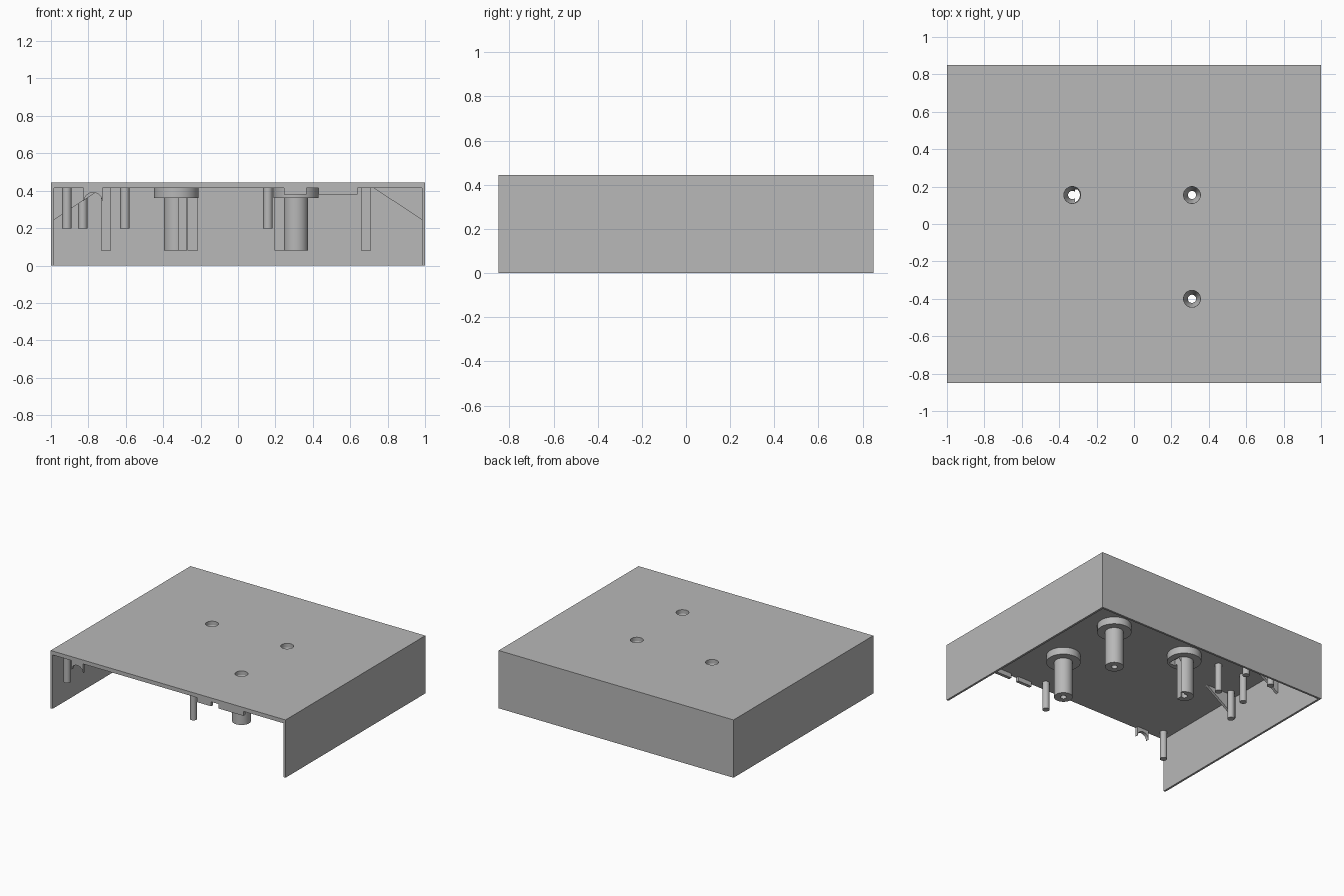
import bpy, bmesh, math
from mathutils import Vector

if "Cube" in bpy.data.objects:
    bpy.data.objects.remove(bpy.data.objects["Cube"])

grey = bpy.data.materials.new("plain_grey")
grey.use_nodes = True
COLOUR = (0.48, 0.48, 0.48, 1)
grey.diffuse_color = COLOUR
grey.node_tree.nodes["Principled BSDF"].inputs["Base Color"].default_value = COLOUR

HALF_X, HALF_Y, HEIGHT = 1.0, 0.85, 0.445
WALL, CEILING = 0.016, 0.415


def finish(name, bm, smooth=False):
    bmesh.ops.recalc_face_normals(bm, faces=bm.faces)
    mesh = bpy.data.meshes.new(name)
    bm.to_mesh(mesh)
    bm.free()
    mesh.materials.append(grey)
    obj = bpy.data.objects.new(name, mesh)
    bpy.context.collection.objects.link(obj)
    if smooth:
        bpy.ops.object.select_all(action="DESELECT")
        obj.select_set(True)
        bpy.context.view_layer.objects.active = obj
        bpy.ops.object.shade_smooth_by_angle(angle=math.radians(35))
    return obj


def box(name, low, high):
    bm = bmesh.new()
    bmesh.ops.create_cube(bm, size=1)
    for v in bm.verts:
        v.co = Vector([(h if c > 0 else l) for c, l, h in zip(v.co, low, high)])
    return finish(name, bm)


def prism(name, outline, y, depth):
    """Extrude an x-z outline backwards along y."""
    bm = bmesh.new()
    face = bm.faces.new([bm.verts.new((x, y, z)) for x, z in outline])
    new = bmesh.ops.extrude_face_region(bm, geom=[face])["geom"]
    bmesh.ops.translate(bm, vec=(0, depth, 0),
                        verts=[g for g in new if isinstance(g, bmesh.types.BMVert)])
    return finish(name, bm)


def lathe(name, profile, x, y, steps=40):
    """Revolve a closed radius-height profile around a vertical axis."""
    bm = bmesh.new()
    rings = []
    for i in range(steps):
        a = math.tau * i / steps
        rings.append([bm.verts.new((x + r * math.cos(a), y + r * math.sin(a), z))
                      for r, z in profile])
    n = len(profile)
    for i in range(steps):
        p, q = rings[i], rings[(i + 1) % steps]
        for j in range(n):
            k = (j + 1) % n
            bm.faces.new((p[j], q[j], q[k], p[k]))
    return finish(name, bm, smooth=True)


def cylinder(name, centre, radius, depth, along_x=False, steps=32):
    bm = bmesh.new()
    bmesh.ops.create_cone(bm, cap_ends=True, segments=steps,
                          radius1=radius, radius2=radius, depth=depth)
    for v in bm.verts:
        if along_x:
            v.co = Vector((v.co.z, v.co.y, -v.co.x))
        v.co += Vector(centre)
    return finish(name, bm, smooth=True)


def cut(target, cutter):
    mod = target.modifiers.new("cut", "BOOLEAN")
    mod.operation = "DIFFERENCE"
    mod.solver = "EXACT"
    mod.object = cutter
    cutter.hide_render = True
    cutter.hide_set(True)
    cutter.display_type = "WIRE"


# Housing: open at the front and underneath
housing = box("housing", (-HALF_X, -HALF_Y, 0), (HALF_X, HALF_Y, HEIGHT))
cut(housing, box("cavity_cutter", (-HALF_X + WALL, -HALF_Y - 0.1, -0.1),
                 (HALF_X - WALL, HALF_Y - WALL, CEILING)))

# Screw bosses with countersunk bores through the roof
boss_profile = [(0.045, CEILING), (0.12, CEILING), (0.12, 0.36), (0.065, 0.36),
                (0.065, 0.08), (0.022, 0.08), (0.022, 0.36)]
bosses = []
for i, (x, y) in enumerate([(-0.33, 0.155), (0.31, 0.155), (0.31, -0.40)]):
    bosses.append(lathe(f"screw_boss_{i + 1}", boss_profile, x, y))
    cut(housing, cylinder(f"screw_hole_cutter_{i + 1}", (x, y, HEIGHT), 0.045, 0.2, steps=40))

# Slot down one side of the first boss
cut(bosses[0], box("slot_cutter", (-0.315, 0.07, 0.05), (-0.262, 0.185, 0.405)))

# Small hole in the right wall
cut(housing, cylinder("wall_hole_cutter", (-HALF_X, -0.31, 0.4), 0.01, 0.1, along_x=True))

# Round support pins under the roof
pins = [(0.16, -0.77), (-0.915, -0.77), (-0.915, -0.035)]
pins += [(x, y) for x in (-0.83, -0.605) for y in (0.2, 0.5)]
for i, (x, y) in enumerate(pins):
    cylinder(f"support_pin_{i + 1}", (x, y, 0.308), 0.025, 0.22)

# Ribs on the back wall
for i in range(4):
    x = -0.705 + 0.463 * i
    box(f"back_rib_{i + 1}", (x - 0.027, HALF_Y - 0.07, 0.08),
        (x + 0.027, HALF_Y - WALL / 2, CEILING + 0.005))

# Triangular gussets on both side walls
for side, label in ((1, "left"), (-1, "right")):
    for i, y in enumerate((-0.085, 0.375)):
        outline = [(side * 0.99, 0.24), (side * 0.99, CEILING + 0.003),
                   (side * 0.72, CEILING + 0.003)]
        prism(f"{label}_gusset_{i + 1}", outline, y, 0.02)

# Front lip in two lengths
for i, (a, b) in enumerate([(0.245, 0.365), (0.43, 0.64)]):
    box(f"front_lip_{i + 1}", (a, -HALF_Y + 0.001, 0.38), (b, -HALF_Y + 0.025, CEILING + 0.005))

# Arched cable saddle at the front edge
arch = [(-0.775 + 0.048 * math.cos(a), 0.345 + 0.045 * math.sin(a))
        for a in [math.pi * k / 12 for k in range(13)]]
prism("cable_saddle", [(-0.825, 0.345), (-0.825, CEILING + 0.005), (-0.725, CEILING + 0.005),
                       (-0.725, 0.345)] + arch, -HALF_Y + 0.001, 0.025)
